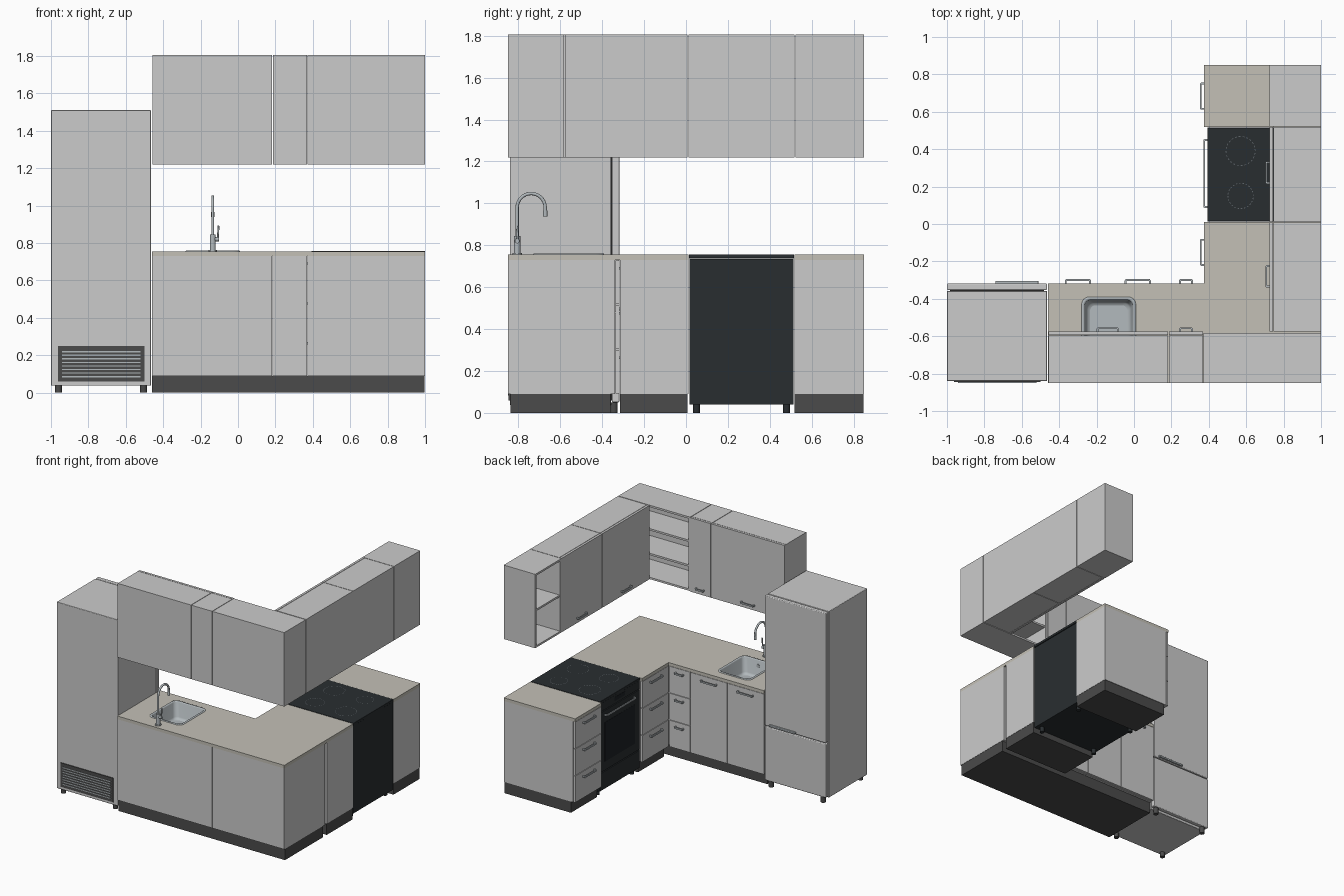
import bpy, bmesh, math
from mathutils import Vector

if "Cube" in bpy.data.objects:
    bpy.data.objects.remove(bpy.data.objects["Cube"])


def mat(name, r, g, b):
    m = bpy.data.materials.new(name)
    m.diffuse_color = (r, g, b, 1)
    m.use_nodes = True
    m.node_tree.nodes["Principled BSDF"].inputs["Base Color"].default_value = m.diffuse_color
    return m


STONE = mat("stone", 0.55, 0.53, 0.47)
PLINTH = mat("plinth", 0.07, 0.07, 0.07)
BLACK = mat("black_enamel", 0.022, 0.027, 0.03)
GLASS = mat("dark_glass", 0.012, 0.015, 0.018)
STEEL = mat("steel", 0.45, 0.49, 0.51)
MARK = mat("cooktop_marking", 0.12, 0.14, 0.15)


def finish(name, bm, m=None):
    bmesh.ops.recalc_face_normals(bm, faces=bm.faces)
    me = bpy.data.meshes.new(name)
    bm.to_mesh(me)
    bm.free()
    ob = bpy.data.objects.new(name, me)
    bpy.context.collection.objects.link(ob)
    if m:
        me.materials.append(m)
    return ob


def boxes(name, items, m=None, bevel=0):
    """items: (x0, x1, y0, y1, z0, z1) boxes joined in one object"""
    bm = bmesh.new()
    for b in items:
        vs = bmesh.ops.create_cube(bm, size=1)["verts"]
        for v in vs:
            v.co = Vector([b[2 * i] if v.co[i] < 0 else b[2 * i + 1] for i in range(3)])
    ob = finish(name, bm, m)
    if bevel:
        mod = ob.modifiers.new("bevel", "BEVEL")
        mod.width, mod.segments = bevel, 3
    return ob


def cyl(name, p, q, r, m=None, n=24):
    p, q = Vector(p), Vector(q)
    bpy.ops.mesh.primitive_cylinder_add(vertices=n, radius=r, depth=(q - p).length, location=(p + q) / 2)
    ob = bpy.context.object
    ob.name = name
    ob.rotation_euler = (q - p).to_track_quat("Z", "Y").to_euler()
    bpy.ops.object.shade_smooth_by_angle()
    if m:
        ob.data.materials.append(m)
    return ob


def handle(name, c, z, face, along, length):
    """Bracket handle. along 'x': front faces +y, along 'y': front faces -x"""
    h = length / 2
    prof = [(-h, 0), (-h, .016), (-h + .006, .023), (h - .006, .023), (h, .016), (h, 0),
            (h - .01, 0), (h - .01, .014), (-h + .01, .014), (-h + .01, 0)]
    bm = bmesh.new()
    vs = [bm.verts.new((c + a, face + d, z - .006) if along == "x" else (face - d, c + a, z - .006))
          for a, d in prof]
    g = bmesh.ops.extrude_face_region(bm, geom=[bm.faces.new(vs)])["geom"]
    bmesh.ops.translate(bm, vec=(0, 0, .012), verts=[v for v in g if isinstance(v, bmesh.types.BMVert)])
    finish(name, bm, STEEL)


def carcass(name, x0, x1, y0, y1, z0, z1, face, shelves=0, top=True, t=.015):
    """Panel-built open unit, open towards +y (face 'y') or -x (face 'x')"""
    parts = [(x0, x1, y0, y1, z0, z0 + t)]
    if top:
        parts.append((x0, x1, y0, y1, z1 - t, z1))
    a, b = z0 + t, z1 - t * top
    if face == "y":
        parts += [(x0, x0 + t, y0, y1, a, b), (x1 - t, x1, y0, y1, a, b), (x0 + t, x1 - t, y0, y0 + t, a, b)]
    else:
        parts += [(x0, x1, y0, y0 + t, a, b), (x0, x1, y1 - t, y1, a, b), (x1 - t, x1, y0 + t, y1 - t, a, b)]
    for i in range(shelves):
        z = z0 + (z1 - z0) * (i + 1) / (shelves + 1)
        parts.append((x0 + t, x1 - t, y0 + t, y1 - .005, z - t / 2, z + t / 2) if face == "y"
                     else (x0 + .005, x1 - t, y0 + t, y1 - t, z - t / 2, z + t / 2))
    boxes(name, parts)


def rounded(x0, x1, y0, y1, r, n=6):
    pts = []
    for i, (cx, cy) in enumerate([(x1 - r, y1 - r), (x0 + r, y1 - r), (x0 + r, y0 + r), (x1 - r, y0 + r)]):
        for k in range(n + 1):
            a = math.pi / 2 * (i + k / n)
            pts.append((cx + r * math.cos(a), cy + r * math.sin(a)))
    return pts


def loft(name, rings, m=None, cap_start=False):
    bm = bmesh.new()
    loops = [[bm.verts.new((x, y, z)) for x, y in pts] for pts, z in rings]
    n = len(loops[0])
    for a, b in zip(loops, loops[1:]):
        for i in range(n):
            bm.faces.new((a[i], a[(i + 1) % n], b[(i + 1) % n], b[i]))
    bm.faces.new(loops[-1])
    if cap_start:
        bm.faces.new(loops[0])
    return finish(name, bm, m)


G = .002                       # half gap between fronts
YF, XF = -.318, .375           # front planes of the two base runs
Z0, Z1, ZT = .09, .73, .755    # plinth, carcass and worktop heights
U0, U1 = 1.22, 1.805           # wall unit heights

# base cabinets, sink run
carcass("sink_cabinet", -.46, .185 - G, -.85, -.34, Z0, Z1, "y", top=False)
boxes("narrow_cabinet", [(.185, .37 - G, -.85, -.34, Z0, Z1)])
boxes("corner_cabinet", [(.37 + G, 1, -.85, -.34, Z0, Z1)])
boxes("sink_run_plinth", [(-.46, .998, -.838, -.36, 0, Z0)], PLINTH)
for i, (a, b) in enumerate([(-.46, -.14), (-.14, .185)]):
    boxes(f"sink_door_{i}", [(a + G, b - G, -.337, YF, Z0 + G, Z1 - G)])
    handle(f"sink_door_handle_{i}", -.30 if i == 0 else .02, .69, YF, "x", .14)
for k in range(3):
    a = Z0 + k * (Z1 - Z0) / 3
    b = a + (Z1 - Z0) / 3
    boxes(f"narrow_drawer_{k}", [(.185 + G, .37 - G, -.337, YF, a + G, b - G)])
    handle(f"narrow_drawer_handle_{k}", .278, b - .04, YF, "x", .075)

# base cabinets, cooker run
for n, (a, b) in enumerate([(YF + G, .012), (.518, .85)]):
    boxes(f"side_cabinet_{n}", [(.396, 1, a, b, Z0, Z1)])
    boxes(f"side_plinth_{n}", [(.415, .998, a, b - .004, 0, Z0)], PLINTH)
    for k in range(3):
        za = Z0 + k * (Z1 - Z0) / 3
        zb = za + (Z1 - Z0) / 3
        boxes(f"side_drawer_{n}_{k}", [(XF, .393, a + G, b - G, za + G, zb - G)])
        handle(f"side_drawer_handle_{n}_{k}", (a + b) / 2, zb - .04, XF, "y", .145)
    boxes(f"side_worktop_{n}", [(XF, 1, a - G * (n == 0), b, Z1, ZT)], STONE)

# worktop with sink opening
top = boxes("sink_worktop", [(-.46, 1, -.85, YF, Z1, ZT)], STONE)
hole = rounded(-.27, 0, -.72, -.4, .035)
cutter = loft("sink_cutter", [(hole, .6), (hole, .9)], cap_start=True)
cutter.hide_render = True
cutter.display_type = "WIRE"
mod = top.modifiers.new("opening", "BOOLEAN")
mod.operation, mod.object, mod.solver = "DIFFERENCE", cutter, "EXACT"

# sink bowl with rim and drain
sx0, sx1, sy0, sy1 = -.28, .01, -.73, -.39
rings = [(0, ZT, .04), (.002, .76, .04), (.012, .76, .034), (.016, .753, .032), (.026, .645, .035),
         (.033, .633, .035), (.045, .628, .03)]
sink = loft("sink_bowl", [(rounded(sx0 + d, sx1 - d, sy0 + d, sy1 - d, r), z) for d, z, r in rings], STEEL)
for p in sink.data.polygons:
    p.use_smooth = len(p.vertices) == 4
cyl("sink_drain", (-.135, -.56, .626), (-.135, -.56, .631), .025, STEEL)
cyl("sink_overflow", (-.135, -.712, .715), (-.135, -.705, .715), .013, STEEL)

# gooseneck tap
fx, fy = -.135, -.806
cyl("tap_flange", (fx, fy, ZT), (fx, fy, .763), .023, STEEL)
cyl("tap_body", (fx, fy, .763), (fx, fy, .845), .016, STEEL)
cyl("tap_lever_hub", (fx, fy, .82), (fx + .033, fy, .82), .011, STEEL)
cyl("tap_lever", (fx + .027, fy, .82), (fx + .031, fy + .004, .892), .005, STEEL)
path = [(fy, .84)] + [(fy + .067 - .067 * math.cos(math.pi * i / 16), .98 + .067 * math.sin(math.pi * i / 16))
                      for i in range(17)] + [(fy + .134, .945)]
cu = bpy.data.curves.new("tap_spout", "CURVE")
cu.dimensions, cu.bevel_depth, cu.bevel_resolution, cu.use_fill_caps = "3D", .008, 4, True
sp = cu.splines.new("POLY")
sp.points.add(len(path) - 1)
for pt, (y, z) in zip(sp.points, path):
    pt.co = (fx, y, z, 1)
spout = bpy.data.objects.new("tap_spout", cu)
bpy.context.collection.objects.link(spout)
cu.materials.append(STEEL)
cyl("tap_nozzle", (fx, fy + .134, .938), (fx, fy + .134, .965), .010, STEEL)

# wall cabinets, sink run
for n, (a, b, c, w) in enumerate([(-.46, .185, -.14, .12), (.185, .37, .278, .075)]):
    boxes(f"wall_cabinet_{n}", [(a + G, b - G, -.85, -.597, U0, U1)])
    boxes(f"wall_door_{n}", [(a + G, b - G, -.594, -.576, U0, U1)])
    handle(f"wall_door_handle_{n}", c, U0 + .04, -.576, "x", w)
carcass("corner_shelf_unit", .37 + G, 1, -.85, -.582, U0, U1, "y", 2)

# wall cabinets, cooker run
for n, (a, b, c) in enumerate([(-.578, .01, -.28), (.01, .52, .275)]):
    boxes(f"side_wall_cabinet_{n}", [(.746, 1, a + G, b - G, U0, U1)])
    boxes(f"side_wall_door_{n}", [(.725, .743, a + G, b - G, U0, U1)])
    handle(f"side_wall_handle_{n}", c, U0 + .04, .725, "y", .12)
carcass("end_shelf_unit", .725, 1, .52 + G, .85, U0, U1, "x", 1)

# cooker
oy0, oy1 = .016, .514
boxes("cooker_body", [(.415, .995, oy0, oy1, .04, .735)], BLACK)
boxes("cooktop", [(.392, 1, oy0 - .002, oy1 + .002, .737, .757)], BLACK, .003)
boxes("cooker_control_panel", [(.396, .415, oy0, oy1, .67, .735)], BLACK)
boxes("oven_door", [(.394, .413, oy0, oy1, .19, .665)], BLACK, .003)
boxes("oven_window", [(.3925, .396, oy0 + .06, oy1 - .06, .26, .57)], GLASS)
boxes("cooker_drawer", [(.394, .413, oy0, oy1, .045, .185)], BLACK, .003)
handle("oven_handle", .27, .63, .394, "y", .37)
boxes("cooker_display", [(.3945, .397, .2, .33, .69, .72)], GLASS)
for i, (x, y, r) in enumerate([(.57, .39, .08), (.57, .15, .07), (.84, .39, .065), (.84, .15, .08)]):
    bm = bmesh.new()
    for k in range(0, 48, 2):     # dashed burner ring
        a0, a1 = k * math.pi / 24, (k + 1) * math.pi / 24
        bm.faces.new([bm.verts.new((x + q * math.cos(a), y + q * math.sin(a), .7575))
                      for q, a in [(r, a0), (r, a1), (r - .004, a1), (r - .004, a0)]])
    finish(f"burner_ring_{i}", bm, MARK)
for i, (x, y) in enumerate([(.44, .05), (.44, .48), (.95, .05), (.95, .48)]):
    cyl(f"cooker_foot_{i}", (x, y, 0), (x, y, .042), .017, BLACK)

# fridge
boxes("fridge_body", [(-1, -.465, -.84, -.358, .037, 1.51)], None, .004)
boxes("fridge_gasket", [(-.985, -.48, -.36, -.35, .06, 1.495)], PLINTH)
boxes("fridge_lower_door", [(-1, -.465, -.353, YF, .05, .475)], None, .006)
boxes("fridge_upper_door", [(-1, -.465, -.353, YF, .483, 1.51)], None, .006)
boxes("fridge_handle", [(-.74, -.51, YF - .004, YF + .014, .488, .503)], STEEL, .004)
boxes("fridge_vent", [(-.963, -.5, -.846, -.838, .06, .25)], PLINTH)
boxes("fridge_vent_slats", [(-.942, -.521, -.849, -.844, z, z + .007)
                            for z in [.082 + .019 * i for i in range(8)]], STEEL)
for i, (x, y) in enumerate([(-.96, -.345), (-.505, -.345), (-.96, -.81), (-.505, -.81)]):
    cyl(f"fridge_foot_{i}", (x, y, 0), (x, y, .05), .019, PLINTH)
